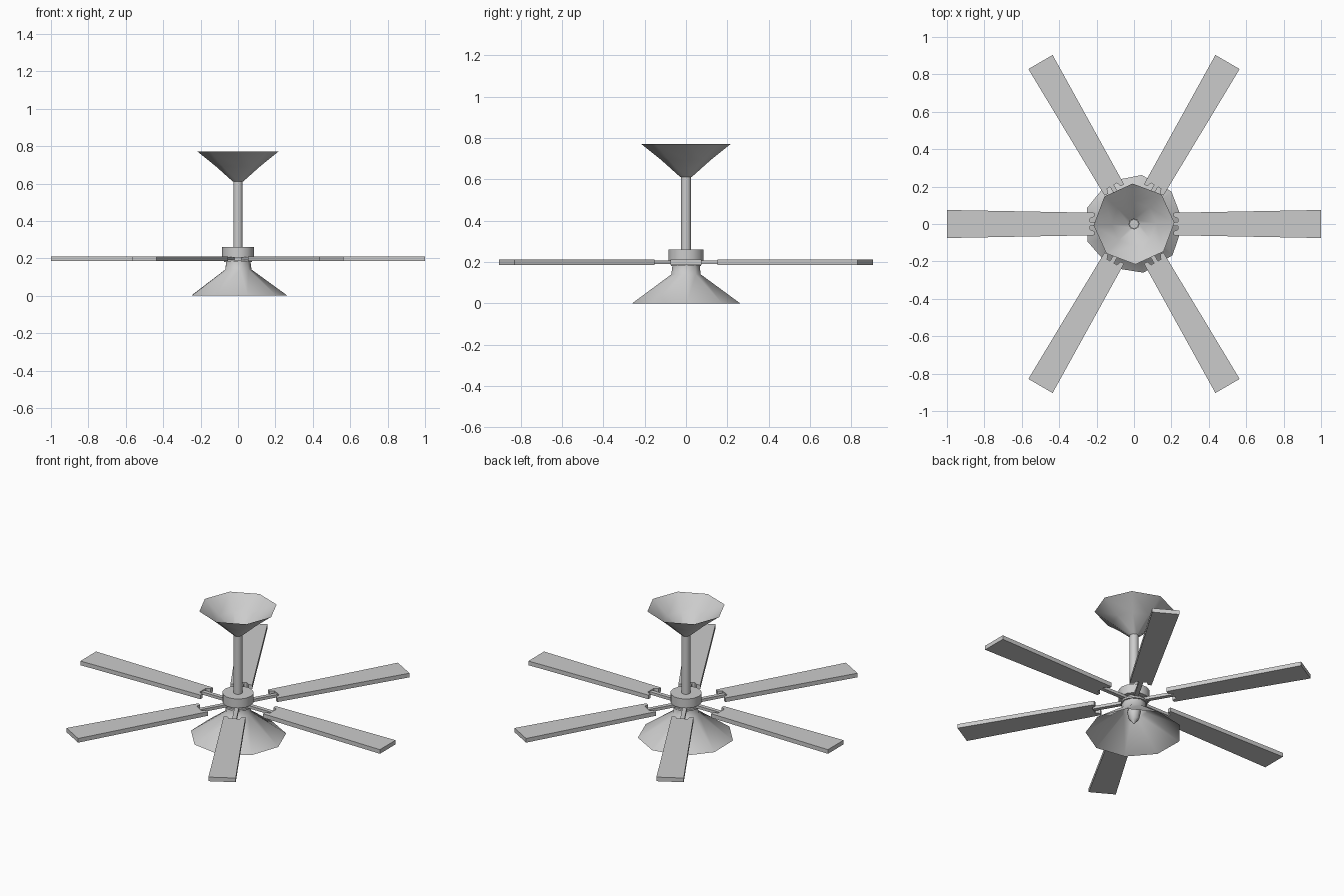
import bpy, bmesh, math
from mathutils import Matrix

if "Cube" in bpy.data.objects:
    bpy.data.objects.remove(bpy.data.objects["Cube"])


def finish(bm, name, smooth=True):
    bmesh.ops.remove_doubles(bm, verts=bm.verts, dist=1e-5)
    bmesh.ops.recalc_face_normals(bm, faces=bm.faces)
    me = bpy.data.meshes.new(name)
    bm.to_mesh(me)
    bm.free()
    ob = bpy.data.objects.new(name, me)
    bpy.context.collection.objects.link(ob)
    if smooth:
        bpy.ops.object.select_all(action='DESELECT')
        ob.select_set(True)
        bpy.context.view_layer.objects.active = ob
        bpy.ops.object.shade_smooth_by_angle(angle=math.radians(50))
    return ob


def lathe(name, profile, sides, turn=0.0):
    """Spin a (radius, z) profile around the z axis."""
    bm = bmesh.new()
    rings = []
    for r, z in profile:
        rings.append([bm.verts.new((r * math.cos(turn + math.tau * i / sides),
                                    r * math.sin(turn + math.tau * i / sides), z))
                      for i in range(sides)])
    for a, b in zip(rings, rings[1:]):
        for i in range(sides):
            j = (i + 1) % sides
            bm.faces.new((a[i], a[j], b[j], b[i]))
    return finish(bm, name)


def slab(name, outline, z0, z1, angle):
    """Extrude a flat outline and turn it around the hub."""
    bm = bmesh.new()
    face = bm.faces.new([bm.verts.new((x, y, z0)) for x, y in outline])
    ext = bmesh.ops.extrude_face_region(bm, geom=[face])
    verts = [v for v in ext['geom'] if isinstance(v, bmesh.types.BMVert)]
    bmesh.ops.translate(bm, verts=verts, vec=(0, 0, z1 - z0))
    bmesh.ops.transform(bm, matrix=Matrix.Rotation(angle, 4, 'Z'), verts=bm.verts)
    return finish(bm, name, smooth=False)


# open ceiling funnel and rod
lathe("ceiling_canopy", [(0.216, 0.77), (0.12, 0.693), (0.027, 0.61)], 8, math.radians(2))
lathe("down_rod", [(0.0001, 0.25), (0.025, 0.25), (0.025, 0.625), (0.0001, 0.625)], 12)

# motor hub with narrower lower collar
lathe("motor_hub", [(0.0001, 0.26), (0.086, 0.26), (0.086, 0.205), (0.06, 0.205),
                    (0.06, 0.192), (0.074, 0.192), (0.074, 0.18), (0.0001, 0.18)], 14)

# open lamp shade and bulb
lathe("lamp_shade", [(0.265, 0.0), (0.072, 0.14), (0.067, 0.182)], 9, math.radians(1))
lathe("bulb", [(0.025, 0.182), (0.038, 0.13), (0.028, 0.085), (0.0001, 0.055)], 8)

# six blades with notched roots, each on a slim arm
blade = [(0.21, -0.06), (1.0, -0.075), (1.0, 0.075), (0.21, 0.06),
         (0.21, 0.04), (0.235, 0.03), (0.235, -0.03), (0.21, -0.04)]
arm = [(0.05, -0.012), (0.245, -0.012), (0.245, 0.012), (0.05, 0.012)]
for k in range(6):
    a = k * math.tau / 6
    slab(f"blade_{k + 1}", blade, 0.186, 0.211, a)
    slab(f"blade_arm_{k + 1}", arm, 0.19, 0.207, a)
